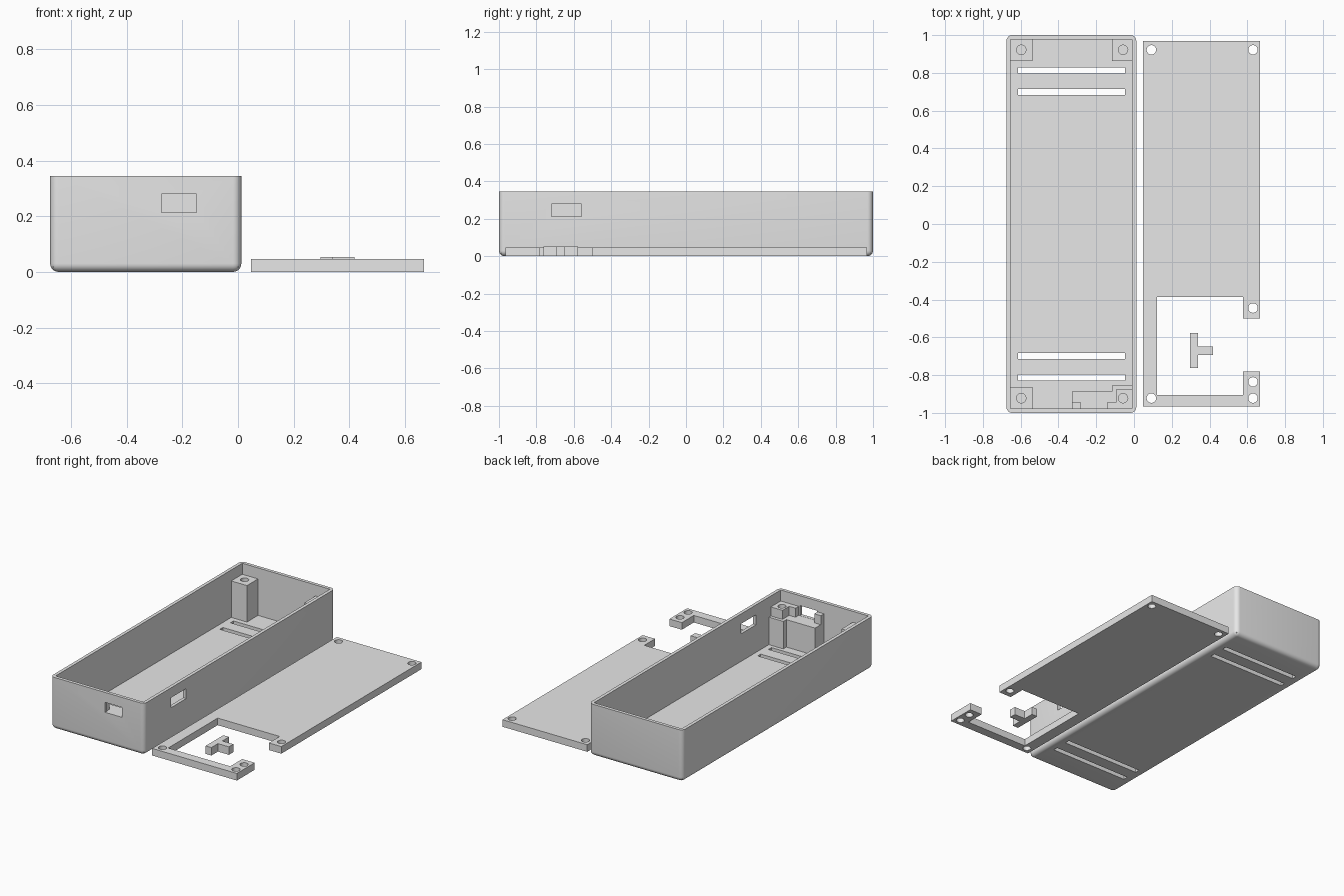
import bpy, bmesh
from mathutils import Matrix, Vector

if "Cube" in bpy.data.objects:
    bpy.data.objects.remove(bpy.data.objects["Cube"], do_unlink=True)

grey = bpy.data.materials.new("light_grey_plastic")
grey.use_nodes = True
grey.diffuse_color = (0.8, 0.8, 0.8, 1)
grey.node_tree.nodes["Principled BSDF"].inputs["Base Color"].default_value = (0.8, 0.8, 0.8, 1)


def finish(name, bm):
    bmesh.ops.recalc_face_normals(bm, faces=bm.faces)
    mesh = bpy.data.meshes.new(name)
    bm.to_mesh(mesh)
    bm.free()
    mesh.materials.append(grey)
    obj = bpy.data.objects.new(name, mesh)
    bpy.context.scene.collection.objects.link(obj)
    return obj


def add_box(bm, x, y, z):
    """Box spanning three (min, max) ranges."""
    size = Vector((x[1] - x[0], y[1] - y[0], z[1] - z[0]))
    mid = Vector((x[0] + x[1], y[0] + y[1], z[0] + z[1])) / 2
    mat = Matrix.Translation(mid) @ Matrix.Diagonal((*size, 1))
    return bmesh.ops.create_cube(bm, size=1, matrix=mat)["verts"]


def box(name, x, y, z):
    bm = bmesh.new()
    add_box(bm, x, y, z)
    return finish(name, bm)


def prism(name, outline, height):
    """Flat outline extruded up from the ground."""
    bm = bmesh.new()
    face = bm.faces.new([bm.verts.new((x, y, 0)) for x, y in outline])
    top = bmesh.ops.extrude_face_region(bm, geom=[face])["geom"]
    verts = [v for v in top if isinstance(v, bmesh.types.BMVert)]
    bmesh.ops.translate(bm, verts=verts, vec=(0, 0, height))
    return finish(name, bm)


def add_hole(bm, x, y, z):
    mat = Matrix.Translation((x, y, (z[0] + z[1]) / 2))
    bmesh.ops.create_cone(bm, cap_ends=True, segments=32, radius1=HOLE_R,
                          radius2=HOLE_R, depth=z[1] - z[0], matrix=mat)


def cut(obj, bm):
    """Subtract the cutter shapes from the object."""
    cutter = finish("cutter", bm)
    cutter.hide_render = True
    mod = obj.modifiers.new("cut", 'BOOLEAN')
    mod.operation, mod.solver, mod.object = 'DIFFERENCE', 'EXACT', cutter
    select(obj)
    bpy.ops.object.modifier_apply(modifier=mod.name)
    bpy.data.objects.remove(cutter, do_unlink=True)


def select(obj):
    bpy.ops.object.select_all(action='DESELECT')
    obj.select_set(True)
    bpy.context.view_layer.objects.active = obj


def smooth(obj):
    select(obj)
    bpy.ops.object.shade_smooth_by_angle(angle=0.6)


HOLE_R = 0.025
LEFT, RIGHT = -0.675, 0.012      # tray outer sides
WALL, FLOOR, RIM = 0.022, 0.03, 0.345
POST_TOP, SHELF = 0.272, 0.212
WINDOW_Z = (0.213, 0.279)

# Tray shell: rounded block, sharp rim
bm = bmesh.new()
add_box(bm, (LEFT, RIGHT), (-1, 1), (0, RIM))
soft = [e for e in bm.edges if min(v.co.z for v in e.verts) < 0.01]
bmesh.ops.bevel(bm, geom=soft, offset=0.03, segments=6, profile=0.5, affect='EDGES')
tray = finish("tray", bm)

# Cavity, then connector windows and floor slots
bm = bmesh.new()
add_box(bm, (LEFT + WALL, RIGHT - WALL), (-1 + WALL, 1 - WALL), (FLOOR, 0.5))
cut(tray, bm)
bm = bmesh.new()
add_box(bm, (-0.275, -0.15), (-1.1, -0.93), WINDOW_Z)
add_box(bm, (-0.05, 0.1), (-0.72, -0.56), WINDOW_Z)
for side in (-1, 1):
    for y in (0.7, 0.813):
        add_box(bm, (-0.613, -0.047), (side * y - 0.016, side * y + 0.016), (-0.1, 0.1))
cut(tray, bm)
smooth(tray)

# Corner screw posts, sunk a little into walls and floor
IN = 0.01
left_x = (LEFT + IN, -0.538)
right_x = (-0.116, RIGHT - IN)
front_right_x = (-0.095, RIGHT - IN)
posts = [
    ("back_left_post", left_x, (0.862, 1 - IN), -0.597),
    ("front_left_post", left_x, (-1 + IN, -0.862), -0.597),
    ("back_right_post", right_x, (0.862, 1 - IN), -0.058),
    ("front_right_post", front_right_x, (-1 + IN, -0.875), -0.058),
]
for name, x, y, hole_x in posts:
    post = box(name, x, y, (0.015, POST_TOP))
    bm = bmesh.new()
    add_hole(bm, hole_x, 0.922 if y[0] > 0 else -0.922, (0.06, 0.4))
    cut(post, bm)
    smooth(post)

# Connector shelf under the front window with end stops
# The shelf joins a thicker foot that wraps the front right post
shelf = prism("connector_shelf", [
    (-0.327, -0.99), (-0.095, -0.99), (-0.095, -0.875), (0.002, -0.875),
    (0.002, -0.854), (-0.116, -0.854), (-0.116, -0.886), (-0.327, -0.886)], SHELF - 0.015)
shelf.location.z = 0.015
for name, x in (("left_stop", (-0.142, -0.095)), ("right_stop", (-0.327, -0.28))):
    box(name, x, (-0.99, -0.945), (SHELF - 0.01, POST_TOP))

# Lid plate with an open-sided display cutout
lid = prism("lid", [
    (0.047, -0.966), (0.668, -0.966), (0.668, -0.78), (0.577, -0.78), (0.577, -0.906),
    (0.122, -0.906), (0.122, -0.387), (0.577, -0.387), (0.577, -0.5), (0.668, -0.5),
    (0.668, 0.968), (0.047, 0.968)], 0.047)
bm = bmesh.new()
for x, y in ((0.092, 0.922), (0.63, 0.922), (0.092, -0.922),
             (0.63, -0.922), (0.63, -0.836), (0.63, -0.445)):
    add_hole(bm, x, y, (-0.1, 0.2))
cut(lid, bm)
smooth(lid)

# Loose T-shaped button
prism("button", [
    (0.297, -0.763), (0.339, -0.763), (0.339, -0.694), (0.419, -0.694),
    (0.419, -0.648), (0.339, -0.648), (0.339, -0.578), (0.297, -0.578)], 0.053)
